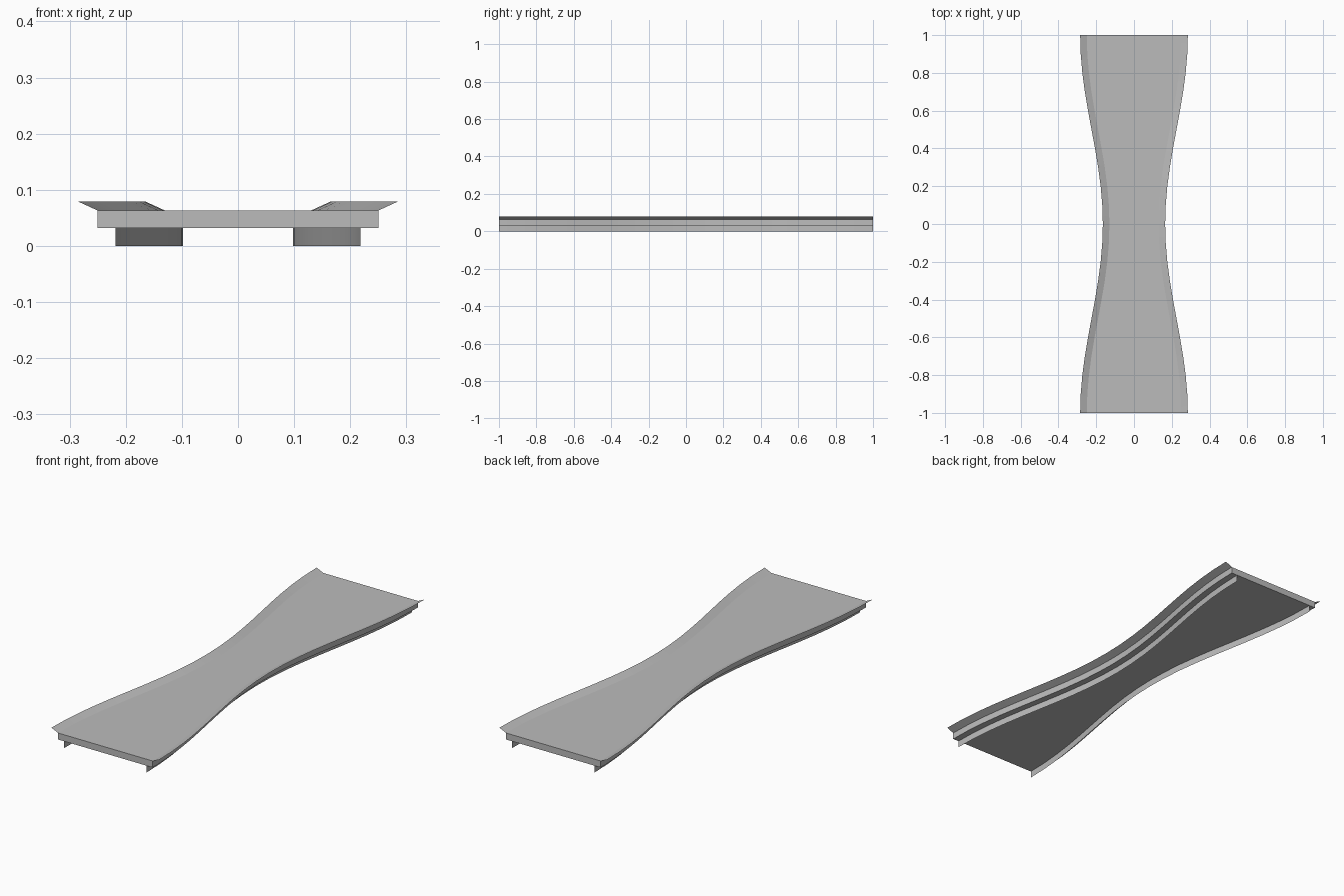
import bpy, math
from math import radians

cube = bpy.data.objects.get("Cube")
if cube:
    bpy.data.objects.remove(cube)

GREY = 0.5
mat = bpy.data.materials.new("plain grey")
mat.use_nodes = True
mat.diffuse_color = (GREY, GREY, GREY, 1)
mat.node_tree.nodes["Principled BSDF"].inputs["Base Color"].default_value = (GREY, GREY, GREY, 1)

STEPS = 20
DECK_LOW, DECK_TOP, LIP_TOP = 0.032, 0.063, 0.079


def half_width(y):
    """Waisted outline: narrow in the middle, wide at both ends."""
    return 0.13 + 0.06 * (1 - math.cos(math.pi * y))


def sweep(name, section, closed=False):
    """Sweep (side, offset, z) points along y, following the waisted outline."""
    n = len(section)
    verts, faces = [], []
    for i in range(STEPS + 1):
        y = -1 + 2 * i / STEPS
        w = half_width(y)
        verts += [(side * (w + off), y, z) for side, off, z in section]
    for i in range(STEPS):
        a, b = i * n, (i + 1) * n
        for j in range(n if closed else n - 1):
            k = (j + 1) % n
            faces.append((a + j, a + k, b + k, b + j))
    if closed:
        faces.append(tuple(reversed(range(n))))
        faces.append(tuple(range(STEPS * n, STEPS * n + n)))
    mesh = bpy.data.meshes.new(name)
    mesh.from_pydata(verts, [], faces)
    mesh.materials.append(mat)
    obj = bpy.data.objects.new(name, mesh)
    bpy.context.collection.objects.link(obj)
    bpy.ops.object.select_all(action='DESELECT')
    obj.select_set(True)
    bpy.context.view_layer.objects.active = obj
    bpy.ops.object.shade_smooth_by_angle(angle=radians(30))
    return obj


# Solid deck
sweep("deck", [(-1, 0, DECK_TOP), (1, 0, DECK_TOP),
               (1, 0, DECK_LOW), (-1, 0, DECK_LOW)], closed=True)

# Flared lips along the edges and thin keels underneath
for label, side in (("left", 1), ("right", -1)):
    lip = [(side, 0, DECK_TOP), (side, 0.035, LIP_TOP)]
    keel = [(side, -0.032, DECK_LOW), (side, -0.032, 0)]
    if side < 0:
        lip.reverse()
        keel.reverse()
    sweep(label + "_lip", lip)
    sweep(label + "_keel", keel)
